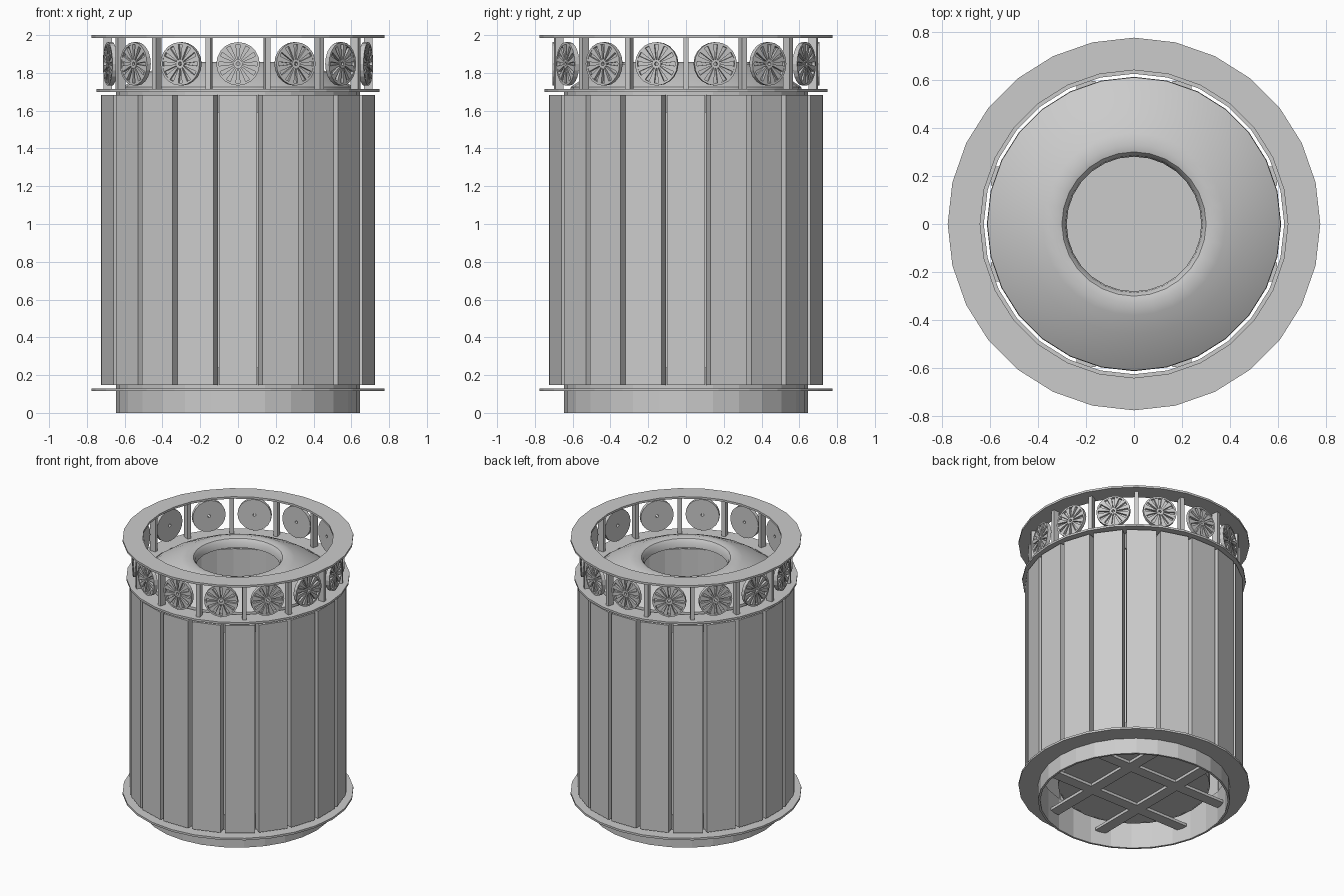
import bpy, bmesh, math
from mathutils import Matrix, Vector

cube = bpy.data.objects.get("Cube")
if cube:
    bpy.data.objects.remove(cube, do_unlink=True)

grey = bpy.data.materials.new("painted_grey")
grey.use_nodes = True
color = (0.6, 0.6, 0.6, 1)
grey.diffuse_color = color
grey.node_tree.nodes["Principled BSDF"].inputs["Base Color"].default_value = color

SIDES = 28


def finish(name, bm):
    """Turn a bmesh into a named object."""
    bmesh.ops.recalc_face_normals(bm, faces=bm.faces)
    mesh = bpy.data.meshes.new(name)
    bm.to_mesh(mesh)
    bm.free()
    mesh.materials.append(grey)
    obj = bpy.data.objects.new(name, mesh)
    bpy.context.collection.objects.link(obj)
    return obj


def lathe(bm, profile, sides=SIDES, matrix=Matrix()):
    """Sweep a closed (radius, height) profile around z."""
    loops = []
    for i in range(sides):
        a = math.tau * i / sides
        loops.append([bm.verts.new(matrix @ Vector((r * math.cos(a), r * math.sin(a), z)))
                      for r, z in profile])
    n = len(profile)
    for i in range(sides):
        a, b = loops[i], loops[(i + 1) % sides]
        for j in range(n):
            k = (j + 1) % n
            bm.faces.new((a[j], b[j], b[k], a[k]))


def band(inner, outer, low, high):
    return [(inner, low), (outer, low), (outer, high), (inner, high)]


def box(bm, size, matrix):
    bmesh.ops.create_cube(bm, size=1, matrix=matrix @ Matrix.Diagonal((*size, 1)))


def around(count, radius, z, offset=0):
    """Matrices spaced about z, with local -y pointing outward."""
    for i in range(count):
        turn = Matrix.Rotation(math.tau * (i + offset) / count, 4, 'Z')
        yield turn @ Matrix.Translation((0, -radius, z))


def ring_object(name, *args):
    bm = bmesh.new()
    lathe(bm, band(*args))
    return finish(name, bm)


# Frame rings and flanges
ring_object("base_ring", 0.63, 0.645, 0, 0.24)
ring_object("bottom_flange", 0.63, 0.775, 0.115, 0.13)
ring_object("upper_band", 0.63, 0.645, 1.59, 1.70)
ring_object("middle_flange", 0.625, 0.75, 1.70, 1.715)
ring_object("top_flange", 0.64, 0.775, 1.985, 2.0)

# Vertical slats around the body
bm = bmesh.new()
for m in around(20, 0.688, 0.915):
    box(bm, (0.2, 0.076, 1.535), m)
finish("body_slats", bm)

# Posts holding the top flange
bm = bmesh.new()
for m in around(14, 0.69, 1.85, 0.5):
    box(bm, (0.028, 0.045, 0.27), m)
finish("top_posts", bm)

# Spoked medallions between the posts, flat on the inner side
bm = bmesh.new()
for m in around(14, 0.682, 1.848):
    m = m @ Matrix.Rotation(math.pi / 2, 4, 'X')
    lathe(bm, band(0.01, 0.114, 0, 0.008), 20, m)
    lathe(bm, band(0.103, 0.115, 0, 0.026), 20, m)
    lathe(bm, band(0.01, 0.024, 0.008, 0.026), 12, m)
    for i in range(12):
        start = len(bm.verts)
        spin = m @ Matrix.Rotation(math.tau * (i + 0.5) / 12, 4, 'Z')
        box(bm, (0.084, 0.018, 0.016), spin @ Matrix.Translation((0.064, 0, 0.016)))
        bm.verts.ensure_lookup_table()
        back = spin.inverted()
        for v in bm.verts[start:]:
            p = back @ v.co
            p.y *= 0.4 if p.x < 0.06 else 1.8
            v.co = spin @ p
finish("medallions", bm)

# Domed lid with a round opening
bm = bmesh.new()
outside = [(0.612, 1.70), (0.61, 1.725), (0.55, 1.765), (0.46, 1.81), (0.38, 1.846),
           (0.33, 1.858), (0.3, 1.85), (0.285, 1.83), (0.28, 1.79)]
inside = [(0.29, 1.79), (0.31, 1.835), (0.38, 1.83), (0.46, 1.795), (0.6, 1.70)]
lathe(bm, outside + inside)
lid = finish("lid", bm)
bpy.context.view_layer.objects.active = lid
lid.select_set(True)
bpy.ops.object.shade_smooth_by_angle(angle=math.radians(35))
lid.select_set(False)

# Inner bin: open wall and floor
bm = bmesh.new()
lathe(bm, band(0.5, 0.51, 0.12, 1.68))
bmesh.ops.create_cone(bm, cap_ends=True, segments=SIDES, radius1=0.505, radius2=0.505,
                      depth=0.012, matrix=Matrix.Translation((0, 0, 0.127)))
finish("inner_bin", bm)

# Crossed support bars under the bin
bm = bmesh.new()
for turn in (0, math.pi / 2):
    for side in (-1, 1):
        m = Matrix.Rotation(turn, 4, 'Z') @ Matrix.Translation((0, side * 0.2, 0.107))
        box(bm, (1.19, 0.08, 0.02), m)
finish("support_bars", bm)
